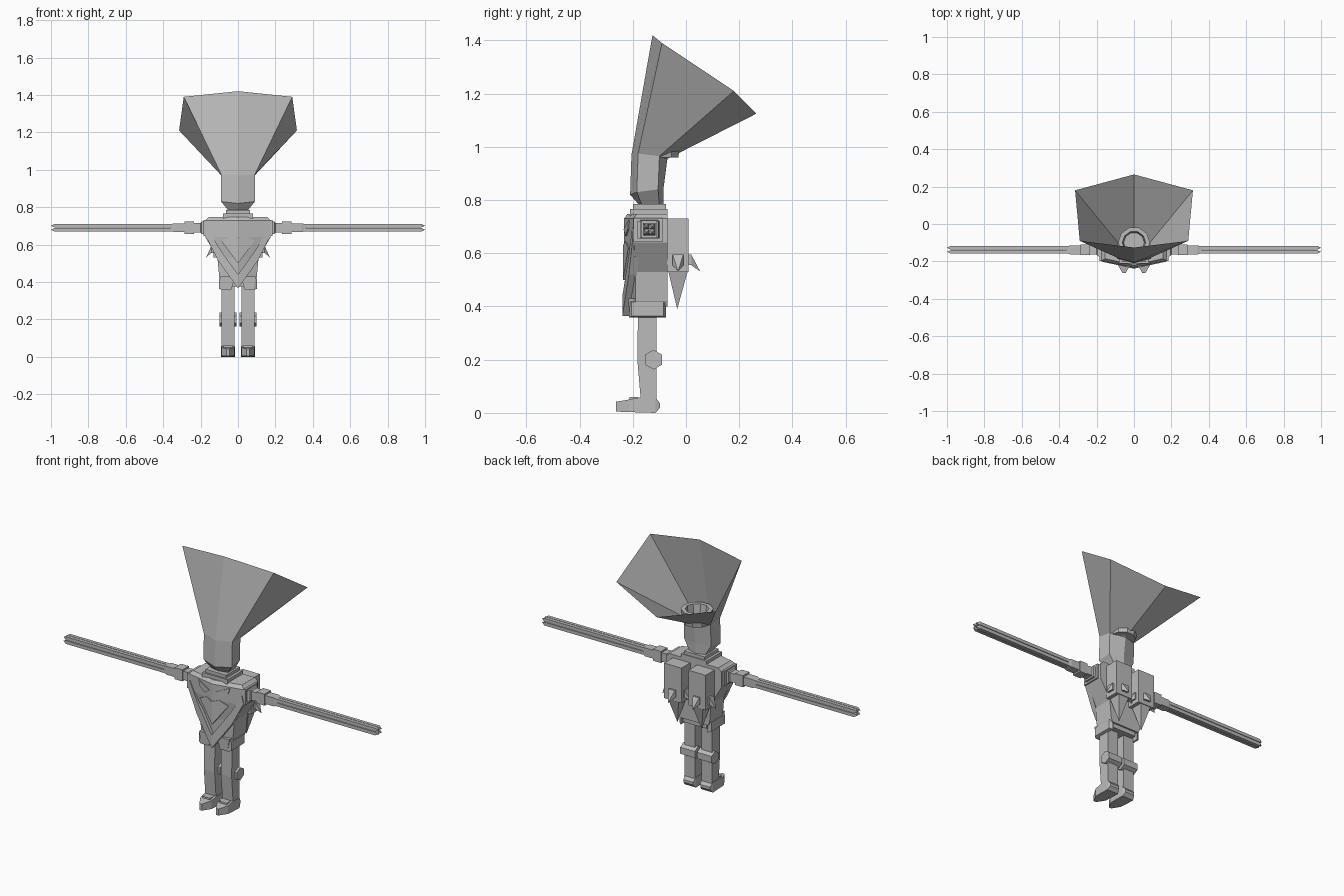
import bpy, bmesh, math
from mathutils import Vector

cube = bpy.data.objects.get("Cube")
if cube:
    bpy.data.objects.remove(cube, do_unlink=True)

grey = bpy.data.materials.new("plain_grey")
grey.use_nodes = True
grey.diffuse_color = (0.5, 0.5, 0.5, 1)
grey.node_tree.nodes["Principled BSDF"].inputs["Base Color"].default_value = (0.5, 0.5, 0.5, 1)


def loft(name, rings, caps=True):
    """Flat-faced skin over rings that share a point count; a one-point ring makes a tip."""
    bm = bmesh.new()
    rows = [[bm.verts.new(p) for p in ring] for ring in rings]
    for a, b in zip(rows, rows[1:]):
        n = max(len(a), len(b))
        for i in range(n):
            j = (i + 1) % n
            if len(b) == 1:
                bm.faces.new((a[i], a[j], b[0]))
            else:
                bm.faces.new((a[i], a[j], b[j], b[i]))
    if caps:
        for row in (rows[0], rows[-1]):
            if len(row) > 2:
                bm.faces.new(row)
    bmesh.ops.recalc_face_normals(bm, faces=bm.faces)
    mesh = bpy.data.meshes.new(name)
    bm.to_mesh(mesh)
    bm.free()
    mesh.materials.append(grey)
    obj = bpy.data.objects.new(name, mesh)
    bpy.context.collection.objects.link(obj)
    return obj


def rect_x(x, y, z, hy, hz):
    return [(x, y - hy, z - hz), (x, y + hy, z - hz), (x, y + hy, z + hz), (x, y - hy, z + hz)]


def rect_z(x, y, z, hx, hy):
    return [(x - hx, y - hy, z), (x + hx, y - hy, z), (x + hx, y + hy, z), (x - hx, y + hy, z)]


def box(name, lo, hi):
    x, y = (lo[0] + hi[0]) / 2, (lo[1] + hi[1]) / 2
    hx, hy = abs(hi[0] - lo[0]) / 2, (hi[1] - lo[1]) / 2
    return loft(name, [rect_z(x, y, z, hx, hy) for z in (lo[2], hi[2])])


def extrude_x(name, profile, x0, x1):
    return loft(name, [[(x, y, z) for y, z in profile] for x in (x0, x1)])


def chest_plate(name, outline, s, lift):
    """Thin plate that follows the slope of the pointed chest."""
    front = [(s * x, -0.235 + 0.22 * x - lift, z) for x, z in outline]
    back = [(x, y + 0.03, z) for x, y, z in front]
    return loft(name, [front, back])


def spike(name, base, direction, tip, r):
    """Four-sided spike with a square root."""
    d = Vector(direction).normalized()
    side = d.cross(Vector((0, 0, 1))).normalized() * r
    up = Vector((0, 0, r))
    c = Vector(base)
    ring = [c - side - up, c + side - up, c + side + up, c - side + up]
    mid = [p + d * 0.012 for p in ring]
    return loft(name, [ring, mid, [Vector(tip)]])


# Flared open head and the faceted neck under it
def six(front, fx, fy, fz, bx, by, bz, back):
    return [(0, *front), (fx, fy, fz), (bx, by, bz), (0, *back), (-bx, by, bz), (-fx, fy, fz)]


neck_top = six((-0.205, 0.97), 0.09, -0.18, 0.975, 0.085, -0.1, 0.965, (-0.07, 0.955))
rim = six((-0.126, 1.42), 0.29, -0.09, 1.39, 0.315, 0.18, 1.21, (0.265, 1.125))
neck_low = six((-0.21, 0.82), 0.09, -0.185, 0.83, 0.085, -0.105, 0.84, (-0.085, 0.84))
neck_end = six((-0.175, 0.78), 0.05, -0.165, 0.78, 0.05, -0.1, 0.78, (-0.085, 0.78))
loft("head_funnel", [neck_top, rim], caps=False)
loft("neck", [neck_end, neck_low, neck_top])


def circle(r, z, n=10):
    return [(r * math.cos(math.tau * i / n), -0.1 + r * math.sin(math.tau * i / n), z) for i in range(n)]


loft("inner_collar", [circle(0.075, 0.96), circle(0.085, 1.035), circle(0.062, 1.035),
                      circle(0.055, 0.98)])

box("neck_plate_upper", (-0.065, -0.2, 0.765), (0.065, -0.075, 0.785))
box("neck_plate_lower", (-0.08, -0.21, 0.74), (0.08, -0.07, 0.767))

# Torso: pointed chest narrowing to the waist
sections = [(0.4, 0.09, -0.212, -0.185), (0.42, 0.1, -0.22, -0.19), (0.53, 0.11, -0.225, -0.19),
            (0.64, 0.175, -0.233, -0.195), (0.73, 0.175, -0.233, -0.197), (0.748, 0.155, -0.22, -0.185)]
loft("torso", [[(0, fc, z), (w, fs, z), (w, -0.07, z), (-w, -0.07, z), (-w, fs, z)]
               for z, w, fc, fs in sections])

# Hip block
box("pelvis", (-0.075, -0.19, 0.375), (0.075, -0.08, 0.41))

leg_profile = [(-0.18, 0.4), (-0.11, 0.4), (-0.11, 0.05), (-0.17, 0.05), (-0.183, 0.2)]
knee_profile = [(-0.122 + 0.037 * math.sin(math.tau * i / 6), 0.2 + 0.037 * math.cos(math.tau * i / 6))
                for i in range(6)]

for s, label in ((1, "left"), (-1, "right")):
    # Chest armour
    chest_plate(label + "_chest_band",
                [(0, 0.365), (0.11, 0.52), (0.175, 0.65), (0.165, 0.695), (0.1, 0.58), (0, 0.44)], s, 0.004)
    chest_plate(label + "_chest_panel", [(0.02, 0.69), (0.05, 0.665), (0.09, 0.69), (0.1, 0.725)], s, 0.004)
    chest_plate(label + "_breast_panel", [(0, 0.5), (0.09, 0.62), (0.04, 0.645), (0, 0.63)], s, 0.002)

    # Skirt plates around the hips
    loft(label + "_side_skirt", [rect_x(s * 0.085, -0.145, 0.39, 0.07, 0.032),
                                 rect_x(s * 0.102, -0.145, 0.39, 0.06, 0.026)])
    loft(label + "_front_skirt", [rect_z(s * 0.06, -0.2, 0.36, 0.025, 0.014),
                                  rect_z(s * 0.055, -0.2, 0.43, 0.04, 0.016)])

    # Shoulder frame, joint and elbow blocks
    for y0, y1, z0, z1 in ((-0.197, -0.183, 0.645, 0.732), (-0.1, -0.086, 0.645, 0.732),
                           (-0.183, -0.1, 0.645, 0.658), (-0.183, -0.1, 0.719, 0.732)):
        box(label + "_shoulder_frame", (s * 0.17, y0, z0), (s * 0.185, y1, z1))
    arm = [(0.17, 0.036), (0.195, 0.034), (0.2, 0.026), (0.236, 0.024)]
    loft(label + "_upper_arm", [rect_x(s * x, -0.138, 0.69, h, h) for x, h in arm])
    loft(label + "_elbow", [rect_x(s * x, -0.138, 0.69, 0.029, 0.033) for x in (0.235, 0.285)])
    loft(label + "_forearm", [rect_x(s * x, -0.138, 0.69, h, h)
                              for x, h in ((0.285, 0.024), (0.34, 0.024), (0.36, 0.018))])

    # Four long pointed rods for each arm
    for dy in (-0.011, 0.011):
        for dz in (-0.011, 0.011):
            y, z = -0.138 + dy, 0.69 + dz
            loft(label + "_arm_rod", [rect_x(s * 0.35, y, z, 0.0095, 0.0095),
                                      rect_x(s * 0.98, y, z, 0.0095, 0.0095), [(s, y, z)]])

    # Back pack with spikes
    px, py = s * 0.077, -0.03
    box(label + "_pack", (s * 0.022, -0.072, 0.53), (s * 0.132, 0.01, 0.73))
    loft(label + "_pack_point", [rect_z(px, py, 0.535, 0.035, 0.037), [(px, py - 0.003, 0.39)]])
    for dx, dy, reach in ((s, 0, 0.053), (-s, 0, 0.05), (0, 1, 0.038), (0, -1, 0.04)):
        base = (px + dx * reach, py + dy * reach, 0.575)
        tip = (px + dx * (reach + 0.04), py + dy * (reach + 0.045), 0.532)
        spike(label + "_pack_spike", base, (dx, dy, 0), tip, 0.02)

    # Leg, knee roller and pointed foot
    extrude_x(label + "_leg", leg_profile, s * 0.02, s * 0.088)
    extrude_x(label + "_knee", knee_profile, s * 0.007, s * 0.1)
    fx = s * 0.053

    def foot_ring(y, hx, z0, z1):
        return [(fx - hx, y, z0), (fx + hx, y, z0), (fx + hx, y, z1), (fx - hx, y, z1)]

    loft(label + "_foot", [foot_ring(-0.263, 0.008, 0.005, 0.042), foot_ring(-0.215, 0.035, 0.003, 0.05),
                           foot_ring(-0.175, 0.037, 0.002, 0.058), foot_ring(-0.115, 0.037, 0.0, 0.058),
                           foot_ring(-0.097, 0.03, 0.02, 0.035)])
    box(label + "_toe_guard", (s * 0.028, -0.212, 0.04), (s * 0.078, -0.18, 0.06))
